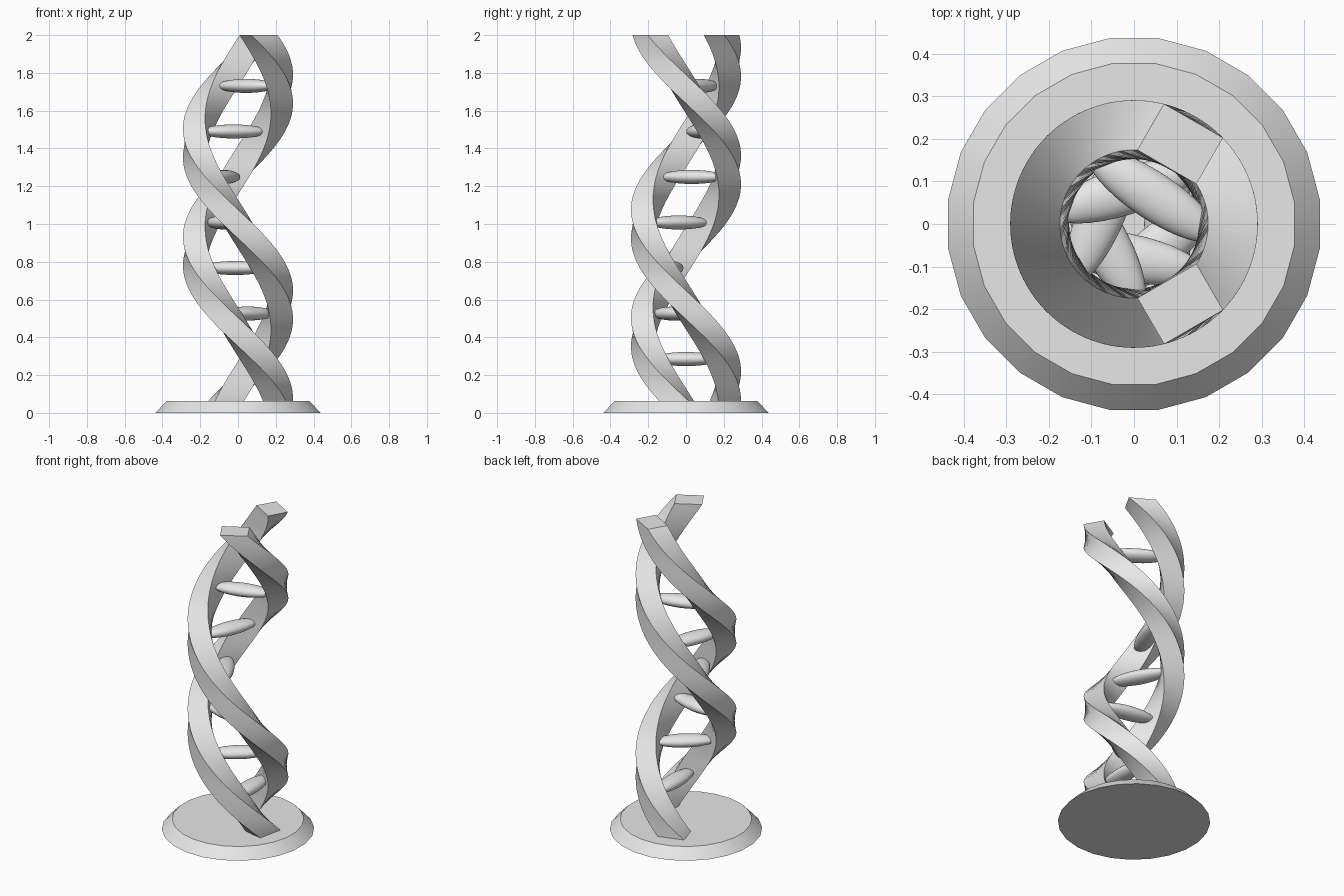
import bpy, bmesh, math
from mathutils import Matrix, Vector

cube = bpy.data.objects.get("Cube")
if cube:
    bpy.data.objects.remove(cube, do_unlink=True)

HEIGHT = 2.0
TURN = math.radians(420)          # total clockwise twist over the height
SPREAD = math.radians(120)        # angle between the two strands
STEPS = 120

grey = bpy.data.materials.new("plain_grey")
grey.use_nodes = True
grey.diffuse_color = (0.8, 0.8, 0.8, 1)
grey.node_tree.nodes["Principled BSDF"].inputs["Base Color"].default_value = (0.8, 0.8, 0.8, 1)


def finish(bm, name, angle):
    """Turn a bmesh into a shaded object."""
    bmesh.ops.recalc_face_normals(bm, faces=bm.faces)
    mesh = bpy.data.meshes.new(name)
    bm.to_mesh(mesh)
    bm.free()
    mesh.materials.append(grey)
    obj = bpy.data.objects.new(name, mesh)
    bpy.context.collection.objects.link(obj)
    bpy.ops.object.select_all(action='DESELECT')
    obj.select_set(True)
    bpy.context.view_layer.objects.active = obj
    bpy.ops.object.shade_smooth_by_angle(angle=math.radians(angle))
    return obj


def twist(z):
    return TURN * (1 - z / HEIGHT)


def strand(name, top_angle):
    """Rectangular bar swept up a helix."""
    section = [(0.28, -0.08), (0.28, 0.08), (0.155, 0.08), (0.155, -0.08)]
    bm = bmesh.new()
    rings = []
    for i in range(STEPS + 1):
        z = 0.01 + (HEIGHT - 0.01) * i / STEPS
        spin = Matrix.Rotation(top_angle + twist(z), 3, 'Z')
        rings.append([bm.verts.new(spin @ Vector((r, t, z))) for r, t in section])
    for low, high in zip(rings, rings[1:]):
        for k in range(4):
            n = (k + 1) % 4
            bm.faces.new((low[k], low[n], high[n], high[k]))
    bm.faces.new(rings[0])
    bm.faces.new(rings[-1])
    return finish(bm, name, 40)


def rung(index):
    """Flattened ellipsoid spanning the gap between the strands."""
    z = 0.285 + 0.241 * index
    place = (Matrix.Rotation(twist(z), 4, 'Z') @ Matrix.Translation((0.08, 0, z))
             @ Matrix.Diagonal((0.056, 0.18, 0.037, 1)))
    bm = bmesh.new()
    bmesh.ops.create_uvsphere(bm, u_segments=32, v_segments=20, radius=1, matrix=place)
    return finish(bm, f"rung_{index + 1}", 60)


# Bevelled round base
bm = bmesh.new()
sides = 24
bmesh.ops.create_cone(bm, cap_ends=True, segments=sides, radius1=0.441, radius2=0.381, depth=0.063,
                      matrix=Matrix.Translation((0, 0, 0.0315)) @ Matrix.Rotation(math.pi / sides, 4, 'Z'))
finish(bm, "base", 30)

# Two helical strands
strand("left_strand", SPREAD / 2)
strand("right_strand", -SPREAD / 2)

# Rungs climbing the helix
for i in range(7):
    rung(i)
